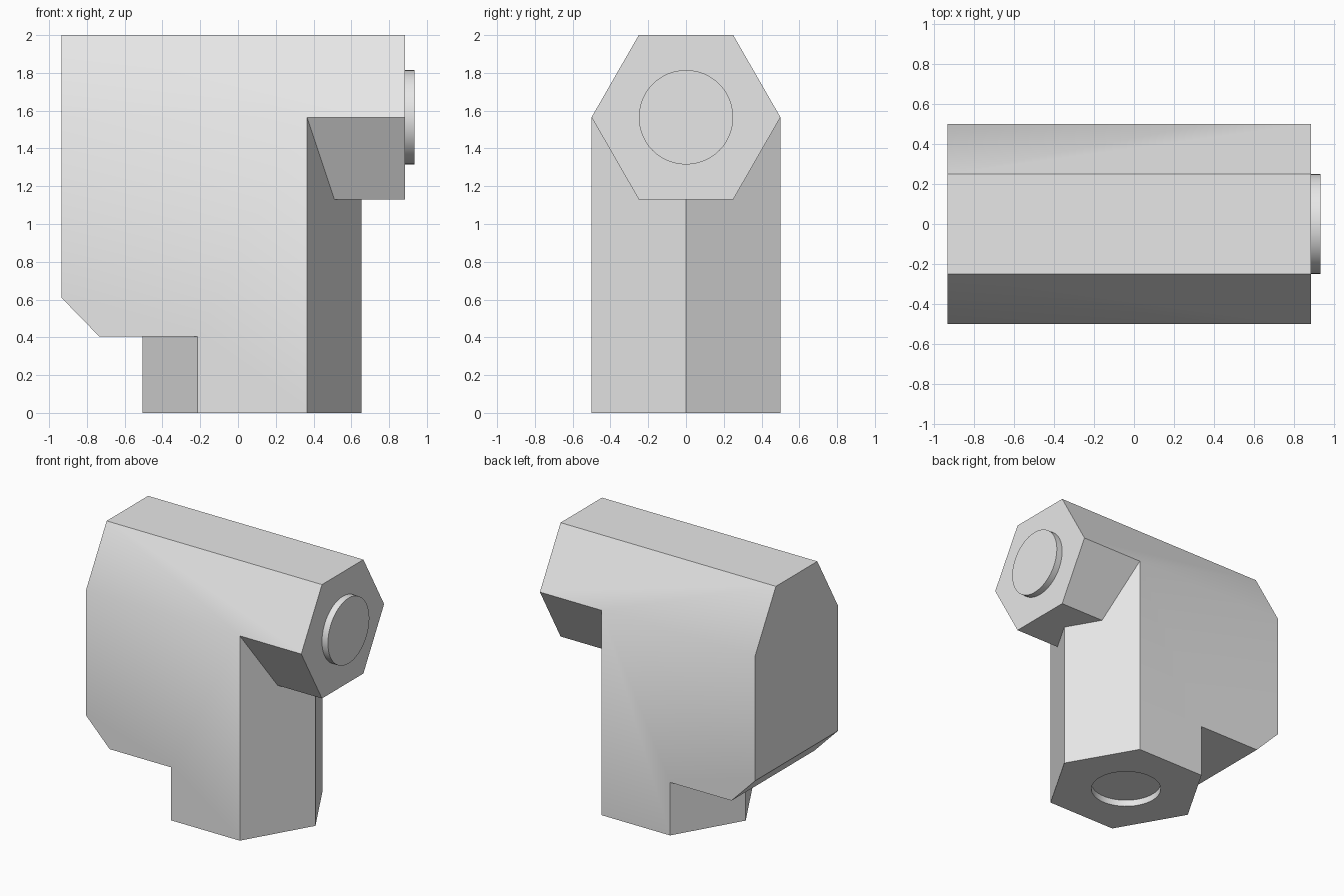
import bpy, bmesh, math
from mathutils import Matrix, Vector

cube = bpy.data.objects.get("Cube")
if cube:
    bpy.data.objects.remove(cube, do_unlink=True)

grey = bpy.data.materials.new("light_grey")
grey.use_nodes = True
grey.diffuse_color = (0.8, 0.8, 0.8, 1)
grey.node_tree.nodes["Principled BSDF"].inputs["Base Color"].default_value = (0.8, 0.8, 0.8, 1)


def finish(name, bm):
    """Turn a bmesh into a grey object."""
    bmesh.ops.recalc_face_normals(bm, faces=bm.faces)
    mesh = bpy.data.meshes.new(name)
    bm.to_mesh(mesh)
    bm.free()
    mesh.materials.append(grey)
    obj = bpy.data.objects.new(name, mesh)
    bpy.context.collection.objects.link(obj)
    return obj


def prism(name, points, direction):
    """Extrude a closed outline along a direction."""
    bm = bmesh.new()
    face = bm.faces.new([bm.verts.new(p) for p in points])
    out = bmesh.ops.extrude_face_region(bm, geom=[face], use_keep_orig=True)
    top = [v for v in out["geom"] if isinstance(v, bmesh.types.BMVert)]
    bmesh.ops.translate(bm, verts=top, vec=Vector(direction))
    return finish(name, bm)


def cylinder(name, radius, depth, matrix):
    bm = bmesh.new()
    bmesh.ops.create_cone(bm, cap_ends=True, segments=48, radius1=radius,
                          radius2=radius, depth=depth, matrix=matrix)
    return finish(name, bm)


def activate(obj):
    bpy.ops.object.select_all(action='DESELECT')
    obj.select_set(True)
    bpy.context.view_layer.objects.active = obj


def combine(target, tool, operation):
    """Apply a boolean and discard the tool."""
    activate(target)
    mod = target.modifiers.new("combine", 'BOOLEAN')
    mod.operation = operation
    mod.solver = 'EXACT'
    mod.object = tool
    bpy.ops.object.modifier_apply(modifier=mod.name)
    bpy.data.objects.remove(tool, do_unlink=True)


def smooth(obj):
    activate(obj)
    bpy.ops.object.shade_smooth_by_angle(angle=math.radians(35))


LEFT, RIGHT, AXIS_Z, AXIS_X = -0.935, 0.885, 1.565, 0.075
W, H = 0.5, 0.25      # half width of the body, half width of the flats

# Horizontal hexagonal barrel
barrel = [(-W, AXIS_Z), (-H, 1.13), (H, 1.13), (W, AXIS_Z), (H, 2), (-H, 2)]
body = prism("elbow_body", [(LEFT, y, z) for y, z in barrel], (RIGHT - LEFT, 0, 0))

# Flat-sided web with a chamfered lower corner
web = [(LEFT, 0.61), (LEFT, AXIS_Z), (AXIS_X, AXIS_Z), (AXIS_X, 0.405), (-0.735, 0.405)]
combine(body, prism("web", [(x, -W, z) for x, z in web], (0, 2 * W, 0)), 'UNION')

# Upright hexagonal leg
leg = [(0.58, 0), (0.29, W), (-0.29, W), (-0.58, 0), (-0.29, -W), (0.29, -W)]
combine(body, prism("leg", [(AXIS_X + x, y, 0) for x, y in leg], (0, 0, AXIS_Z)), 'UNION')

# Shallow round socket under the leg
socket = cylinder("socket", 0.25, 0.1, Matrix.Translation((AXIS_X, 0, 0)))
combine(body, socket, 'DIFFERENCE')

# Merge coplanar faces, then shade the gentle edges smooth
bm = bmesh.new()
bm.from_mesh(body.data)
bmesh.ops.remove_doubles(bm, verts=bm.verts, dist=0.0005)
bmesh.ops.dissolve_limit(bm, angle_limit=math.radians(1), verts=bm.verts, edges=bm.edges)
bm.to_mesh(body.data)
bm.free()
smooth(body)

# Round stud on the barrel end
turn = Matrix.Translation((RIGHT + 0.02, 0, AXIS_Z)) @ Matrix.Rotation(math.pi / 2, 4, 'Y')
smooth(cylinder("end_stud", 0.25, 0.06, turn))
